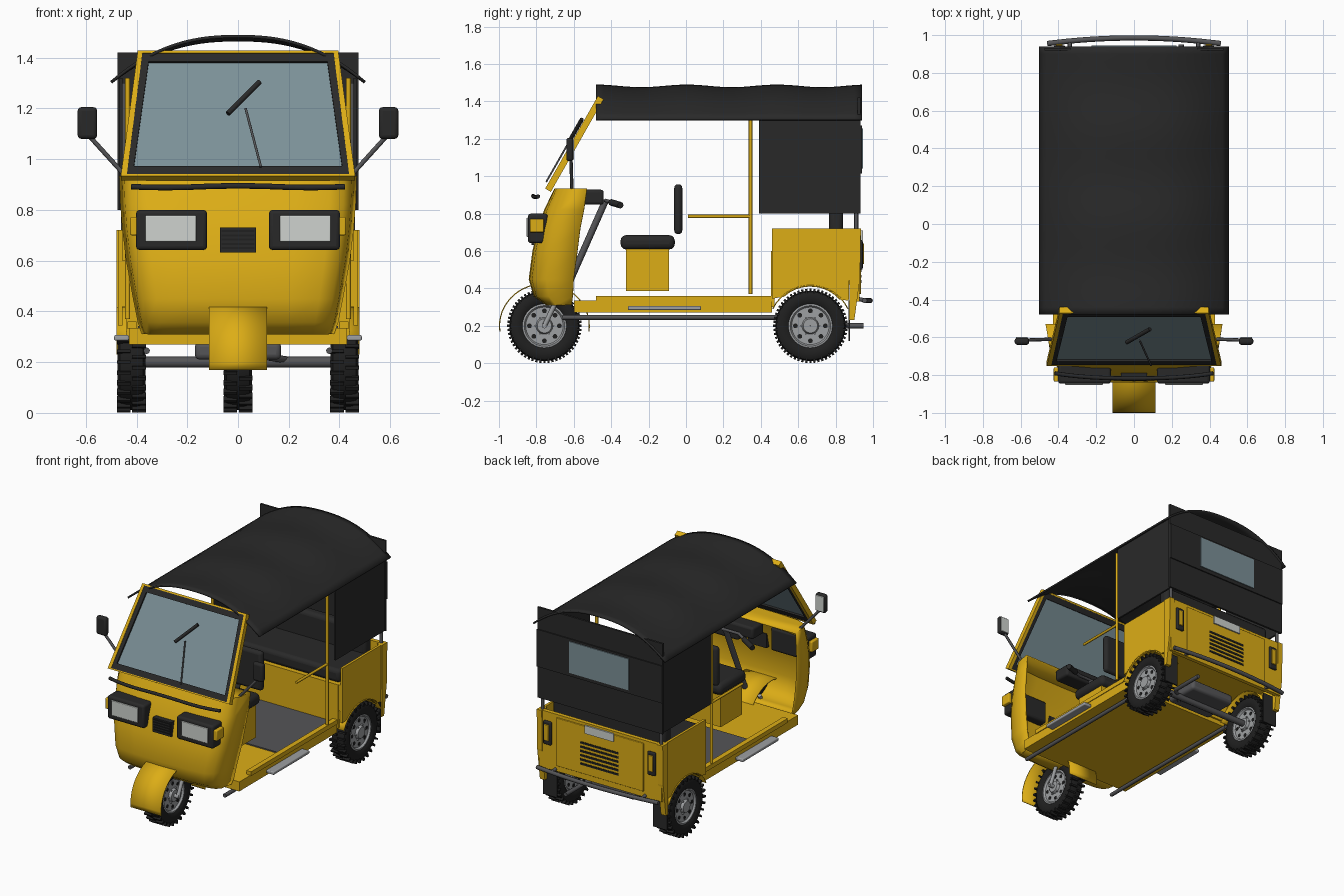
import bpy, bmesh, math
from mathutils import Matrix, Vector

cube = bpy.data.objects.get("Cube")
if cube:
    bpy.data.objects.remove(cube, do_unlink=True)


def material(name, r, g, b):
    m = bpy.data.materials.new(name)
    m.use_nodes = True
    m.diffuse_color = (r, g, b, 1)
    m.node_tree.nodes["Principled BSDF"].inputs["Base Color"].default_value = (r, g, b, 1)
    return m


YELLOW = material("yellow paint", .72, .42, .008)
BLACK = material("black canvas", .022, .022, .022)
RUBBER = material("tyre rubber", .014, .014, .014)
DARK = material("dark grey metal", .09, .09, .095)
METAL = material("light grey metal", .34, .35, .36)
GLASS = material("tinted glass", .2, .28, .31)
LENS = material("lamp lens", .62, .65, .62)
SIDES = (("left", 1), ("right", -1))


def finish(bm, name, mats, smooth=False, bevel=0, thick=0):
    bmesh.ops.recalc_face_normals(bm, faces=bm.faces)
    me = bpy.data.meshes.new(name)
    bm.to_mesh(me)
    bm.free()
    ob = bpy.data.objects.new(name, me)
    bpy.context.collection.objects.link(ob)
    for m in mats if isinstance(mats, tuple) else (mats,):
        me.materials.append(m)
    if smooth:
        me.shade_smooth()
        me.set_sharp_from_angle(angle=math.radians(40))
    if thick:
        mod = ob.modifiers.new("thickness", "SOLIDIFY")
        mod.thickness, mod.offset = thick, 0
    if bevel:
        mod = ob.modifiers.new("soft edges", "BEVEL")
        mod.width, mod.segments = bevel, 3
    return ob


def add_box(bm, lo, hi):
    size = [b - a for a, b in zip(lo, hi)]
    mid = [(a + b) / 2 for a, b in zip(lo, hi)]
    return bmesh.ops.create_cube(bm, size=1, matrix=Matrix.Translation(mid) @ Matrix.Diagonal((*size, 1)))


def box(name, x, y, z, mat, bevel=0):
    bm = bmesh.new()
    add_box(bm, (min(x), y[0], z[0]), (max(x), y[1], z[1]))
    return finish(bm, name, mat, bevel > 0, bevel)


def pair(name, x, y, z, mat, bevel=0):
    for side, s in SIDES:
        box(side + "_" + name, (s * x[0], s * x[1]), y, z, mat, bevel)


def tube(name, pts, r, mat, curved=False):
    cu = bpy.data.curves.new(name, "CURVE")
    cu.dimensions, cu.bevel_depth, cu.bevel_resolution, cu.use_fill_caps = "3D", r, 2, True
    sp = cu.splines.new("NURBS" if curved else "POLY")
    sp.points.add(len(pts) - 1)
    for p, c in zip(sp.points, pts):
        p.co = (*c, 1)
    if curved:
        sp.use_endpoint_u, sp.order_u = True, 3
    cu.materials.append(mat)
    ob = bpy.data.objects.new(name, cu)
    bpy.context.collection.objects.link(ob)


def tube_pair(name, pts, r, mat):
    for side, s in SIDES:
        tube(side + "_" + name, [(s * x, y, z) for x, y, z in pts], r, mat)


def prism(name, outline, x0, x1, mat):
    # side outline in y, z pushed along x
    bm = bmesh.new()
    f = bm.faces.new([bm.verts.new((x0, y, z)) for y, z in outline])
    ext = bmesh.ops.extrude_face_region(bm, geom=[f])["geom"]
    bmesh.ops.translate(bm, vec=(x1 - x0, 0, 0), verts=[v for v in ext if isinstance(v, bmesh.types.BMVert)])
    return finish(bm, name, mat)


def skin(bm, rows, closed=False):
    rows = [[bm.verts.new(p) for p in row] for row in rows]
    n = len(rows[0])
    for a, b in zip(rows, rows[1:]):
        for i in range(n if closed else n - 1):
            j = (i + 1) % n
            bm.faces.new((a[i], a[j], b[j], b[i]))
    return rows


def lathe(bm, profile, n=40):
    skin(bm, [[(x, r * math.cos(k * math.tau / n), r * math.sin(k * math.tau / n)) for k in range(n)]
              for x, r in profile], True)


# wheels: tyre with staggered lugs, rim with holes and bolts
def wheel(name, x, y):
    bm = bmesh.new()
    half = [(.04, .112), (.053, .13), (.055, .165), (.045, .182), (.02, .188)]
    lathe(bm, [(-a, r) for a, r in half] + half[::-1])
    for k in range(56):
        s = 1 if k % 2 else -1
        lug = add_box(bm, (s * .03 - .027, -.006, .175), (s * .03 + .027, .006, .199))
        bmesh.ops.rotate(bm, verts=lug["verts"], matrix=Matrix.Rotation(k * math.tau / 56, 3, "X"))
    finish(bm, name + "_tyre", RUBBER, True).location = (x, y, .2)
    bm = bmesh.new()
    half = [(.044, .118), (.046, .108), (.034, .1), (.034, .045), (.052, .038), (.052, .001)]
    lathe(bm, [(-a, r) for a, r in half[::-1]] + half)
    start = len(bm.faces)
    for count, dist, rad, depth in ((8, .08, .013, .072), (6, .048, .005, .09)):
        for k in range(count):
            a = k * math.tau / count
            spot = Matrix.Translation((0, dist * math.cos(a), dist * math.sin(a)))
            bmesh.ops.create_cone(bm, cap_ends=True, segments=10, radius1=rad, radius2=rad, depth=depth,
                                  matrix=spot @ Matrix.Rotation(math.pi / 2, 4, "Y"))
        if count == 8:
            bm.faces.ensure_lookup_table()
            for f in bm.faces[start:]:
                f.material_index = 1
    finish(bm, name + "_rim", (METAL, RUBBER), True).location = (x, y, .2)


wheel("front_wheel", 0, -.757)
for side, s in SIDES:
    wheel(side + "_rear_wheel", s * .42, .665)
tube("rear_axle", [(-.4, .665, .2), (.4, .665, .2)], .022, DARK)
box("gearbox", (-.17, .17), (.55, .8), (.21, .28), DARK, .02)
tube("exhaust_pipe", [(.12, .6, .22), (.25, .72, .2), (.25, .95, .2)], .014, DARK)
tube_pair("front_fork", [(.075, -.757, .2), (.075, -.69, .34)], .013, METAL)
tube("front_axle", [(-.085, -.757, .2), (.085, -.757, .2)], .014, METAL)

# front mudguard
bm = bmesh.new()
arc = [math.radians(a) for a in range(-8, 189, 7)]
skin(bm, [[(x, -.757 - .24 * math.cos(a), .2 + .225 * math.sin(a)) for a in arc] for x in (-.115, .115)])
finish(bm, "front_mudguard", YELLOW, True, thick=.006)

# front cowl: half plan shape lofted through heights (z, front y, rear y, half width)
plan = [(0, 0), (.5, .02), (.78, .07), (.9, .18), (.96, .38), (1, 1)]
plan = [(-x, y) for x, y in plan[:0:-1]] + plan
levels = [(.315, -.745, -.61, .375), (.36, -.81, -.605, .39), (.45, -.835, -.6, .408), (.6, -.815, -.58, .435),
          (.72, -.787, -.565, .45), (.82, -.752, -.545, .458), (.93, -.7, -.53, .464)]
bm = bmesh.new()
rows = skin(bm, [[(w * x, f + (r - f) * y, z) for x, y in plan] for z, f, r, w in levels])
bm.faces.new(rows[0])
bm.faces.new(rows[-1])
finish(bm, "front_cowl", YELLOW, True, thick=.012)


# sloping windscreen with two nested frames
def screen(p, off=0):
    return Vector((p[0], -.735 + (p[1] - .93) * .57 + off, p[1]))


def quad(wb, zb, wt, zt):
    return [(-wb, zb), (wb, zb), (wt, zt), (-wt, zt)]


def ring(name, outer, inner, mat, thick):
    bm = bmesh.new()
    skin(bm, [[screen(p) for p in outer], [screen(p) for p in inner]], True)
    finish(bm, name, mat, thick=thick)


edge, seal, pane = quad(.462, .925, .395, 1.42), quad(.438, .932, .377, 1.41), quad(.41, .966, .352, 1.378)
ring("windscreen_frame", edge, seal, YELLOW, .035)
ring("windscreen_seal", seal, pane, BLACK, .03)
bm = bmesh.new()
bm.faces.new([bm.verts.new(screen(p)) for p in pane])
finish(bm, "windscreen_glass", GLASS, thick=.006)
tube("wiper_arm", [screen(p, -.035) for p in ((.09, .97), (.03, 1.2))], .005, DARK)
tube("wiper_blade", [screen(p, -.035) for p in ((-.04, 1.18), (.085, 1.305))], .011, BLACK)

# front lamps and trim
pair("headlamp_housing", (.122, .402), (-.845, -.74), (.642, .8), BLACK, .015)
pair("headlamp_lens", (.165, .365), (-.852, -.84), (.675, .778), LENS, .004)
pair("turn_lamp", (.385, .425), (-.835, -.76), (.7, .772), YELLOW, .006)
box("front_grille", (-.07, .07), (-.825, -.77), (.632, .73), BLACK)
for k in range(5):
    z = .645 + k * .017
    box("grille_bar", (-.066, .066), (-.83, -.82), (z, z + .008), RUBBER)
tube("cowl_trim", [(-.42, -.79, .892), (-.3, -.81, .885), (0, -.82, .898), (.3, -.81, .885), (.42, -.79, .892)],
     .011, BLACK, True)
pair("mirror", (.555, .632), (-.64, -.602), (1.08, 1.205), BLACK, .015)
pair("mirror_face", (.563, .624), (-.606, -.598), (1.09, 1.195), LENS, .003)
tube_pair("mirror_arm", [(.585, -.615, 1.09), (.44, -.61, .93)], .009, DARK)

# dashboard, handlebar and driver seat
box("dashboard", (-.2, .2), (-.56, -.44), (.848, .928), BLACK, .015)
tube("handlebar", [(-.24, -.36, .85), (-.1, -.43, .87), (.1, -.43, .87), (.24, -.36, .85)], .01, DARK)
tube_pair("handle_grip", [(.16, -.4, .86), (.26, -.35, .845)], .018, BLACK)
tube("steering_column", [(0, -.43, .87), (0, -.66, .35)], .018, DARK)
box("driver_seat_base", (-.2, .2), (-.32, -.09), (.385, .61), YELLOW)
box("driver_seat_cushion", (-.22, .22), (-.35, -.06), (.608, .685), BLACK, .03)
box("driver_backrest", (-.22, .22), (-.063, -.02), (.69, .957), BLACK, .02)

# floor, sills and running gear rails
box("floor_pan", (-.43, .43), (-.6, .46), (.27, .335), YELLOW)
box("floor_mat", (-.395, .395), (-.12, .45), (.335, .343), DARK)
pair("sill", (.4, .435), (-.48, .455), (.33, .36), YELLOW)
pair("step_plate", (.43, .488), (-.31, .08), (.285, .307), METAL, .006)
tube_pair("under_rail", [(.36, -.66, .245), (.36, .5, .245)], .013, DARK)
tube_pair("door_post", [(.435, .345, .37), (.435, .345, 1.32)], .01, YELLOW)
tube_pair("grab_rail", [(.435, .01, .785), (.435, .345, .785)], .009, YELLOW)

# rear body
arch = [(.665 - .21 * math.cos(a), .2 + .21 * math.sin(a)) for a in (math.radians(d) for d in range(48, 139, 10))]
panel = [(.46, .72), (.46, .345)] + arch + [(.87, .335), (.88, .72)]
corner = [(.875, .72), (.935, .72), (.93, .45), (.9, .23), (.875, .23)]
for side, s in SIDES:
    prism(side + "_rear_fender", panel, s * .455, s * .472, YELLOW)
    prism(side + "_rear_corner", corner, s * .44, s * .478, YELLOW)
    bm = bmesh.new()
    lip = [math.radians(d) for d in range(25, 156, 10)]
    skin(bm, [[(x, .665 - .222 * math.cos(a), .2 + .215 * math.sin(a)) for a in lip] for x in (s * .35, s * .478)])
    finish(bm, side + "_wheel_arch", YELLOW, True, thick=.006)
box("rear_wall", (-.465, .465), (.9, .928), (.33, .72), YELLOW)
box("rear_hatch", (-.33, .33), (.925, .936), (.37, .7), YELLOW, .004)
box("number_plate", (-.11, .11), (.935, .945), (.655, .71), LENS)
for k in range(6):
    z = .43 + k * .029
    box("rear_vent", (-.145, .145), (.934, .939), (z, z + .014), RUBBER)
pair("tail_lamp_housing", (.365, .425), (.925, .945), (.5, .66), BLACK, .008)
pair("tail_lamp", (.378, .412), (.94, .952), (.53, .64), YELLOW, .004)
pair("mud_flap", (.365, .47), (.868, .878), (.12, .335), BLACK)
tube("rear_bumper", [(-.46, .955, .335), (0, 1.015, .335), (.46, .955, .335)], .014, DARK, True)
tube_pair("bumper_bracket", [(.34, .91, .345), (.34, .968, .335)], .011, DARK)

# passenger seat
box("passenger_seat_base", (-.455, .455), (.46, .9), (.42, .6), YELLOW)
box("passenger_seat_front", (-.44, .44), (.455, .472), (.3, .6), YELLOW)
box("passenger_cushion", (-.44, .44), (.47, .83), (.6, .69), BLACK, .025)
box("passenger_backrest", (-.43, .43), (.765, .84), (.66, .86), BLACK, .025)

# canvas canopy with gentle ripples, then the curtains
bm = bmesh.new()
grid = []
for i in range(37):
    y = -.48 + 1.42 * i / 36
    ripple = .007 * math.cos((y + .48) * 13)
    grid.append([(x, y, 1.303 + (.174 + ripple) * (1 - abs(x / .5) ** 2.4) if abs(x) < .5 else 1.303)
                 for x in (-.5 + j / 28 for j in range(29))])
skin(bm, grid)
finish(bm, "canopy", BLACK, True, thick=.012)
pair("side_curtain", (.455, .467), (.39, .925), (.8, 1.32), BLACK)
box("rear_curtain", (-.475, .475), (.918, .932), (.8, 1.42), BLACK)
box("rear_curtain_band", (-.475, .475), (.93, .94), (1.015, 1.27), BLACK)
box("rear_window", (-.225, .225), (.938, .946), (1.04, 1.255), GLASS)
box("rear_window_inside", (-.225, .225), (.912, .919), (1.04, 1.255), GLASS)
tube_pair("rear_post", [(.45, .91, .7), (.45, .91, 1.3)], .011, DARK)
